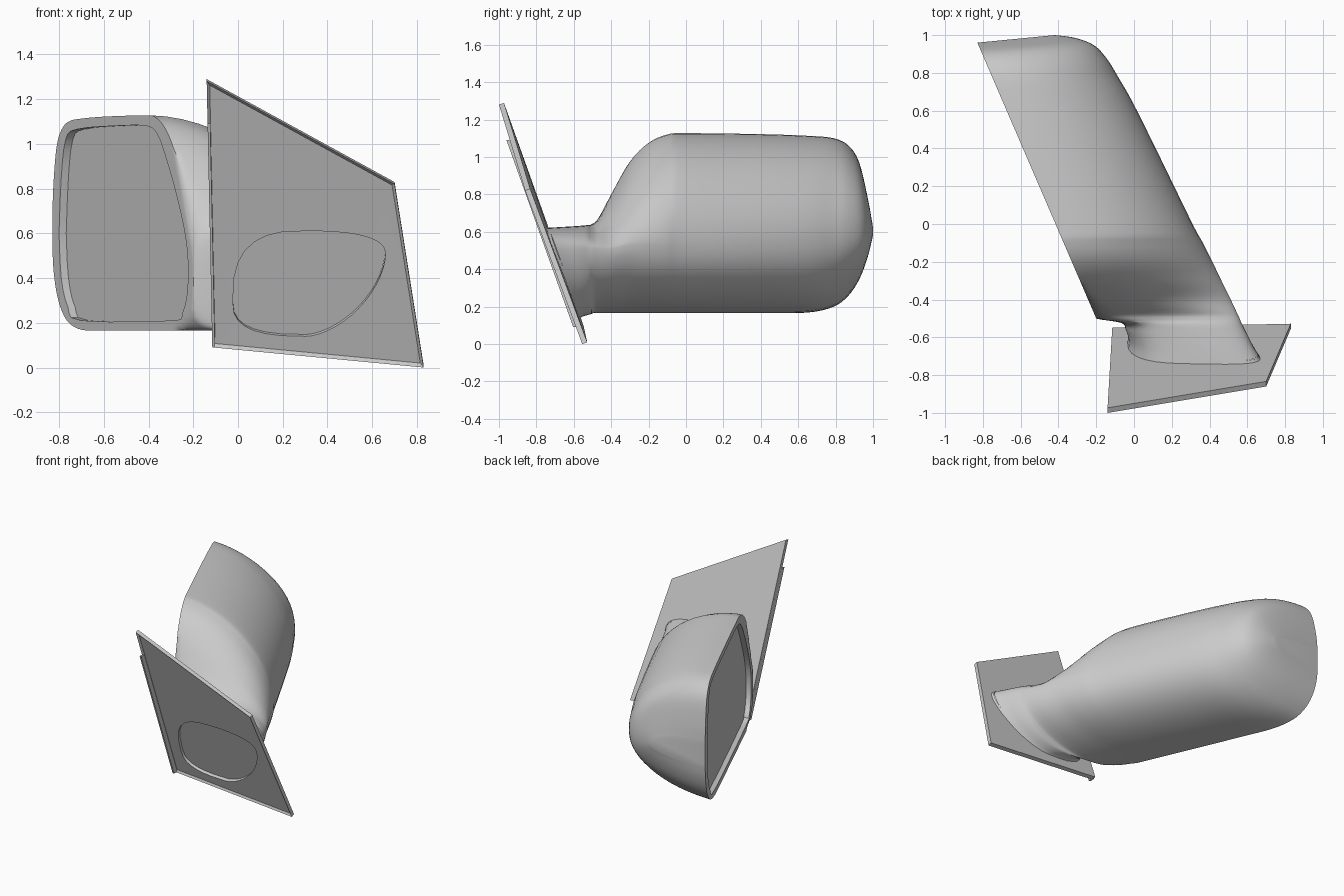
import bpy
import bmesh
from math import cos, sin, pi
from mathutils import Vector

if "Cube" in bpy.data.objects:
    bpy.data.objects.remove(bpy.data.objects["Cube"])

grey = bpy.data.materials.new("plain grey")
grey.use_nodes = True
grey.diffuse_color = (0.6, 0.6, 0.6, 1)
grey.node_tree.nodes["Principled BSDF"].inputs["Base Color"].default_value = (0.6, 0.6, 0.6, 1)


def make_object(name, bm):
    """Turn a bmesh into a linked object with the grey material."""
    bmesh.ops.recalc_face_normals(bm, faces=bm.faces)
    mesh = bpy.data.meshes.new(name)
    bm.to_mesh(mesh)
    bm.free()
    mesh.materials.append(grey)
    obj = bpy.data.objects.new(name, mesh)
    bpy.context.collection.objects.link(obj)
    return obj


def loft(name, rings):
    """Skin a list of closed rings and cap both ends."""
    bm = bmesh.new()
    loops = [[bm.verts.new(p) for p in ring] for ring in rings]
    n = len(loops[0])
    for a, b in zip(loops, loops[1:]):
        for i in range(n):
            j = (i + 1) % n
            bm.faces.new((a[i], a[j], b[j], b[i]))
    bm.faces.new(loops[0])
    bm.faces.new(loops[-1])
    return make_object(name, bm)


def activate(obj):
    bpy.ops.object.select_all(action="DESELECT")
    obj.select_set(True)
    bpy.context.view_layer.objects.active = obj


def cut(obj, outline, direction, start, end):
    """Subtract a prism swept from the outline along a direction."""
    cutter = loft("cutter", [[p + direction * d for p in outline] for d in (start, end)])
    cutter.hide_render = True
    activate(obj)
    mod = obj.modifiers.new("recess", "BOOLEAN")
    mod.operation = "DIFFERENCE"
    mod.solver = "EXACT"
    mod.object = cutter
    bpy.ops.object.modifier_apply(modifier=mod.name)
    bpy.data.objects.remove(cutter)


def smooth_points(points, steps):
    """Catmull-Rom interpolation of equally long tuples."""
    pts = [Vector(p) for p in points]
    result = []
    for i in range(len(pts) - 1):
        b, c = pts[i], pts[i + 1]
        a, d = pts[max(i - 1, 0)], pts[min(i + 2, len(pts) - 1)]
        for k in range(steps):
            t = k / steps
            result.append(b + (c - a) * (t / 2)
                          + (2 * a - 5 * b + 4 * c - d) * (t * t / 2)
                          + (3 * b - a - 3 * c + d) * (t ** 3 / 2))
    return result + [pts[-1]]


def opening_x(y):
    return -0.2 - (y + 0.5) * 0.431


def opening_y(x):
    return -0.5 - (x + 0.2) / 0.431


def power(v, e):
    return abs(v) ** e * (1 if v >= 0 else -1)


def section(row, outer=28, inner=14):
    """Lopsided superellipse: round outer side, flat or round inner side."""
    xc, yc, a_in, x1, y1, zb, zt, z_out, z_in, slant, e_up, e_low = row
    ring = []
    for i in range(outer + inner):
        if i <= outer:
            ang, width, zc = pi / 2 - pi * i / outer, x1 - xc, z_out
            e = e_up if i < outer / 2 else e_low
        else:
            ang, width, zc = -pi / 2 - pi * (i - outer) / inner, max(a_in, 0), z_in
            e = 0.72
        c, s = power(cos(ang), e), power(sin(ang), e)
        z = zc + s * ((zt - zc) if s > 0 else (zc - zb))
        x = xc + width * c
        y = yc + (y1 - yc) * max(c, 0) - slant * (z - 0.4)
        # the inner side is trimmed flat by the plane of the opening
        if yc > -0.51:
            x = max(x, opening_x(y))
        ring.append(Vector((x, y, z)))
    return ring


# Arm: centre x, y, inner width, outer x, y, bottom, top,
# outer and inner mid height, slant, roundness above and below
arm = [
    (0.30, -0.675, 0.34, 0.67, -0.675, 0.13, 0.62, 0.51, 0.29, 0.36, 0.75, 1.2),
    (0.27, -0.62, 0.30, 0.63, -0.62, 0.145, 0.625, 0.51, 0.33, 0.25, 0.8, 1.1),
    (0.21, -0.56, 0.255, 0.595, -0.56, 0.155, 0.63, 0.51, 0.36, 0.14, 0.87, 1),
    (0.14, -0.52, 0.21, 0.57, -0.52, 0.16, 0.635, 0.51, 0.38, 0.06, 0.93, 0.95),
    (0, -0.5, 0.2, 0.56, -0.5, 0.165, 0.64, 0.51, 0.38, 0.02, 1, 0.92),
    (-0.09, -0.47, 0.15, 0.545, -0.47, 0.165, 0.67, 0.51, 0.39, 0, 1.15, 0.9),
    (-0.20, -0.40, 0.07, 0.512, -0.40, 0.165, 0.80, 0.51, 0.42, 0, 1.45, 0.88),
]
# Shell: y at the opening, outer x, outer y, bottom, top, roundness above
shell = [
    (-0.3, 0.463, -0.3, 0.165, 0.975, 1.45),
    (-0.2, 0.415, -0.2, 0.165, 1.075, 1.3),
    (-0.1, 0.365, -0.1, 0.165, 1.12, 1.17),
    (0, 0.31, 0, 0.165, 1.127, 1.08),
    (0.4, 0.115, 0.4, 0.165, 1.122, 1.05),
    (0.65, -0.01, 0.65, 0.168, 1.113, 1.05),
    (0.79, -0.085, 0.78, 0.2, 1.1, 1.05),
    (0.87, -0.14, 0.87, 0.26, 1.06, 1),
    (0.92, -0.21, 0.945, 0.34, 0.98, 0.95),
    (0.95, -0.31, 0.985, 0.44, 0.82, 0.9),
    (0.96, -0.42, 1, 0.53, 0.7, 0.9),
]
rows = arm + [(opening_x(y), y, 0, x1, y1, zb, zt, 0.53 + 0.07 * max(y, 0), 0.55, 0, e_up, 0.87)
              for y, x1, y1, zb, zt, e_up in shell]
housing = loft("mirror_housing", [section(r) for r in smooth_points(rows, 4)])

# Shallow recess for the mirror glass
glass_outline = [
    (-0.80, 0.60), (-0.79, 0.40), (-0.76, 0.27), (-0.70, 0.21), (-0.30, 0.21),
    (-0.25, 0.24), (-0.225, 0.36), (-0.23, 0.55), (-0.27, 0.75), (-0.32, 0.93),
    (-0.36, 1.04), (-0.41, 1.08), (-0.55, 1.08), (-0.72, 1.065), (-0.77, 1.02), (-0.79, 0.85)]
outline = smooth_points(glass_outline + glass_outline[:1], 3)[:-1]
cut(housing, [Vector((x, opening_y(x), z)) for x, z in outline],
    Vector((0.918, 0.396, 0)), -0.1, 0.035)

# Mounting plate with a narrow raised border around its front
corners = [Vector(c) for c in ((-0.14, -1, 1.28), (0.70, -0.86, 0.82),
                               (0.83, -0.555, 0), (-0.115, -0.575, 0.09))]
middle = sum(corners, Vector()) / 4
back = Vector((0, 0.027, 0.009))
plate = loft("mounting_plate", [[c + back for c in corners], corners,
                                [middle + (c - middle) * 0.97 + back * 0.4 for c in corners]])

# Oval hollow through the plate into the end of the arm
arm_end = section(arm[0])
centre = sum(arm_end, Vector()) / len(arm_end)
oval = [centre + (p - centre) * 0.96 for p in arm_end]
for part in (plate, housing):
    cut(part, oval, Vector((0, 0.94, 0.34)), -0.1, 0.02)

# Thin lip along the inner edge of the plate
lip_ends = [corners[0].lerp(corners[3], 0.16), corners[3]]
lip = loft("plate_lip", [[p + Vector((x, y, 0)) for x, y in
                          ((0, 0.015), (0.012, 0.015), (0.012, -0.028), (0, -0.028))]
                         for p in lip_ends])

for obj, angle in ((housing, 0.6), (plate, 0.5)):
    activate(obj)
    bpy.ops.object.shade_smooth_by_angle(angle=angle)
